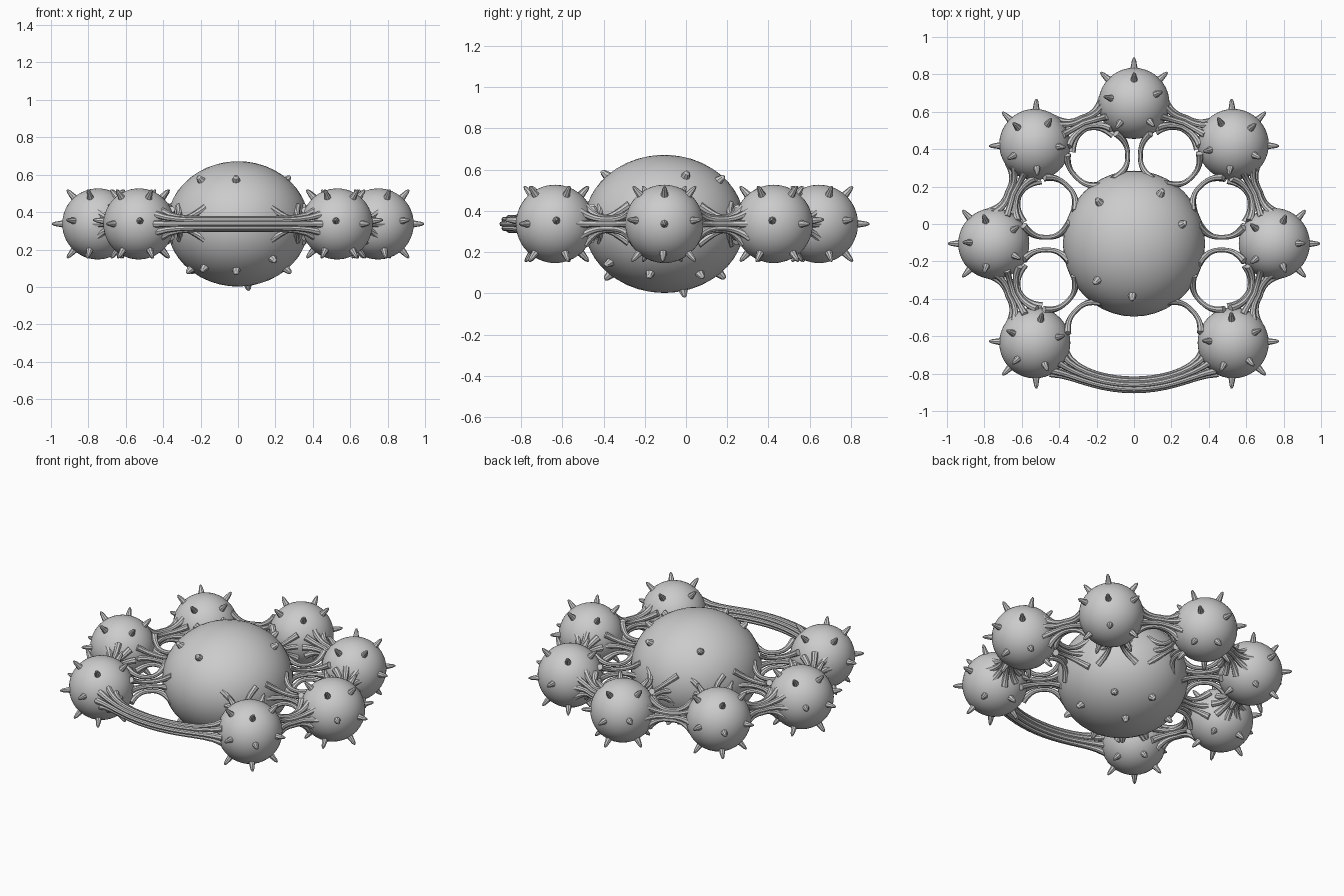
import bpy, bmesh, random
from math import sin, cos, pi, radians
from mathutils import Vector, Matrix

if "Cube" in bpy.data.objects:
    bpy.data.objects.remove(bpy.data.objects["Cube"])

random.seed(4)
UP = Vector((0, 0, 1))
HUB = Vector((0, -0.105, 0.337))
HUB_SIZE = Vector((0.38, 0.39, 0.335))
RING_R, POD_R = 0.75, 0.19


def direction(az, el=0.0):
    az, el = radians(az), radians(el)
    return Vector((cos(az) * cos(el), sin(az) * cos(el), sin(el)))


def finish(bm, name):
    mesh = bpy.data.meshes.new(name)
    bm.to_mesh(mesh)
    bm.free()
    ob = bpy.data.objects.new(name, mesh)
    bpy.context.collection.objects.link(ob)
    bpy.ops.object.select_all(action='DESELECT')
    ob.select_set(True)
    bpy.context.view_layer.objects.active = ob
    bpy.ops.object.shade_smooth_by_angle(angle=radians(40))
    return ob


def add_spike(bm, base, d, length, r):
    # blunt thorn: tapered shaft plus a small rounded cap
    rot = d.to_track_quat('Z', 'Y').to_matrix().to_4x4()
    sink = 0.02
    for z0, z1, r0, r1 in ((-sink, length * 0.75, r, r * 0.5),
                           (length * 0.75, length, r * 0.5, r * 0.2)):
        m = Matrix.Translation(base + d * (z0 + z1) / 2) @ rot
        bmesh.ops.create_cone(bm, cap_ends=True, segments=8, radius1=r0,
                              radius2=r1, depth=z1 - z0, matrix=m)


# Spiked ball; size is the ellipsoid half-extent, spikes are (az, el) pairs
def ball(name, centre, size, spikes, length, r):
    bm = bmesh.new()
    m = Matrix.Translation(centre) @ Matrix.Diagonal((*size, 1))
    bmesh.ops.create_icosphere(bm, subdivisions=4, radius=1, matrix=m)
    for az, el in spikes:
        d = direction(az, el)
        t = 1 / Vector((d.x / size.x, d.y / size.y, d.z / size.z)).length
        add_spike(bm, centre + d * t, d, length, r)
    return finish(bm, name)


# Bundle of sinewy strands along path(t), spreading out where it meets the balls
def bundle(name, path, layout, flare0, flare1, power, thick):
    curve = bpy.data.curves.new(name, 'CURVE')
    curve.dimensions = '3D'
    curve.bevel_depth = thick
    curve.bevel_resolution = 2
    curve.use_fill_caps = True
    n = 17
    for lat, ver in layout:
        sp = curve.splines.new('POLY')
        sp.points.add(n - 1)
        k = random.uniform(0.85, 1.15)
        for i in range(n):
            t = i / (n - 1)
            tan = (path(min(t + .01, 1)) - path(max(t - .01, 0))).normalized()
            side = UP.cross(tan)
            s = abs(2 * t - 1) ** power
            f = 1 + k * s * ((flare0 if t < .5 else flare1) - 1)
            p = path(t) + side * lat * f + UP * ver * f
            sp.points[i].co = (*p, 1)
            sp.points[i].radius = 1 + 0.5 * s
    ob = bpy.data.objects.new(name, curve)
    bpy.context.collection.objects.link(ob)
    bpy.ops.object.select_all(action='DESELECT')
    ob.select_set(True)
    bpy.context.view_layer.objects.active = ob
    bpy.ops.object.convert(target='MESH')
    bpy.ops.object.shade_smooth_by_angle(angle=radians(40))


# Central body
hub_spikes = [(130, 38), (62, 35), (22, 40), (-135, 40), (-92, 40),
              (-92, -43), (-130, -40), (-55, -30), (-15, -42), (40, -42),
              (90, -42), (150, -42), (200, -42), (60, -72)]
ball("central_body", HUB, HUB_SIZE, hub_spikes, 0.035, 0.028)

# Seven pods around the ring, with a gap at the front
angles = [-45 + 45 * i for i in range(7)]
pods = []
for i, a in enumerate(angles):
    c = HUB + direction(a) * RING_R
    spikes = [(a, 0), (a + 47, 5), (a - 47, 5)]
    spikes += [(a + 72 * k + random.uniform(-6, 6), e) for k in range(5) for e in (48, -48)]
    ball(f"pod_{i + 1}", c, Vector((POD_R,) * 3), spikes, 0.055, 0.022)
    pods.append(c)

# Strand layouts: split pair for spokes, round for ring links
split = [(s * 0.034, v) for s in (-1, 1) for v in (-0.03, 0, 0.03)]
round_set = [(0.032 * cos(k * pi / 4), 0.03 * sin(k * pi / 4)) for k in range(8)]

# Spokes from body to pods
for i, a in enumerate(angles):
    d = direction(a)
    bundle(f"spoke_{i + 1}", lambda t: HUB + d * (0.345 + t * 0.245),
           split, 3.0, 2.6, 2.5, 0.013)

# Links between neighbouring pods
for i in range(6):
    a, b = pods[i], pods[i + 1]
    ax = (b - a).normalized()
    out = ((a + b) / 2 - HUB).normalized()
    bundle(f"ring_link_{i + 1}",
           lambda t: a.lerp(b, 0.27 + 0.46 * t) - out * 0.015 * abs(2 * t - 1) + out * 0.005,
           round_set, 3.0, 3.0, 2.5, 0.014)

# Long curved link across the front gap
bundle("front_link", lambda t: HUB + direction(-123 + 66 * t) * (0.755),
       round_set, 2.2, 2.2, 6, 0.013)
